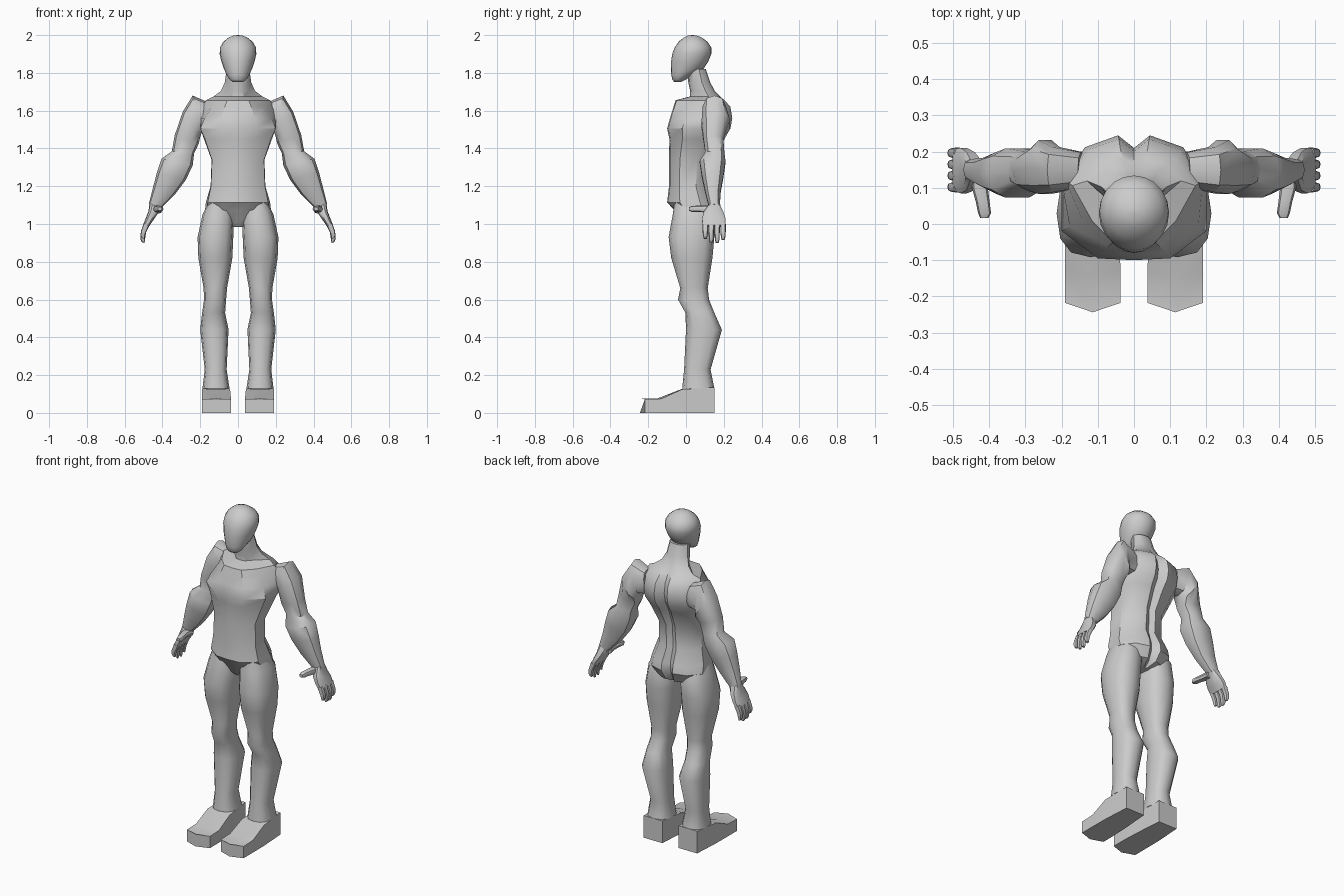
import bpy, bmesh, math
from mathutils import Vector

skin = bpy.data.materials.new("light_grey")
skin.diffuse_color = (0.6, 0.6, 0.6, 1)


def loft(name, rings, mirror=True, angle=40):
    """Skin a list of equal-length point rings, cap both ends, optionally mirror in x."""
    bm = bmesh.new()
    loops = [[bm.verts.new(p) for p in r] for r in rings]
    n = len(loops[0])
    for a, b in zip(loops, loops[1:]):
        for i in range(n):
            j = (i + 1) % n
            bm.faces.new((a[i], a[j], b[j], b[i]))
    bm.faces.new(loops[0])
    bm.faces.new(loops[-1])
    bmesh.ops.remove_doubles(bm, verts=bm.verts, dist=0.0005)
    bmesh.ops.recalc_face_normals(bm, faces=bm.faces)
    me = bpy.data.meshes.new(name)
    bm.to_mesh(me)
    bm.free()
    me.materials.append(skin)
    ob = bpy.data.objects.new(name, me)
    bpy.context.collection.objects.link(ob)
    if mirror:
        ob.modifiers.new("mirror", 'MIRROR').use_mirror_merge = False
    bpy.ops.object.select_all(action='DESELECT')
    ob.select_set(True)
    bpy.context.view_layer.objects.active = ob
    bpy.ops.object.shade_smooth_by_angle(angle=math.radians(angle))
    return ob


def rounded(n, power):
    """Unit superellipse as (u, v) pairs."""
    out = []
    for i in range(n):
        t = 2 * math.pi * i / n
        c, s = math.cos(t), math.sin(t)
        out.append((math.copysign(abs(c) ** power, c), math.copysign(abs(s) ** power, s)))
    return out


def level(z, x0, x1, y0, y1, n=12, power=0.8):
    """Horizontal rounded ring filling the given x and y ranges."""
    return [((x0 + x1) / 2 + u * (x1 - x0) / 2, (y0 + y1) / 2 + v * (y1 - y0) / 2, z)
            for u, v in rounded(n, power)]


def tilted(xi, zi, xo, zo, y0, y1, n=10, power=0.8):
    """Rounded ring spanning an inner and an outer point of a limb, and a y range."""
    return [((xi + xo) / 2 + u * (xo - xi) / 2, (y0 + y1) / 2 + v * (y1 - y0) / 2,
             (zi + zo) / 2 + u * (zo - zi) / 2) for u, v in rounded(n, power)]


# Head: egg shape with a narrow chin
head = [(1.752, .028, -.062, -.025), (1.765, .045, -.073, .0), (1.79, .06, -.078, .04),
        (1.82, .074, -.08, .092), (1.86, .088, -.079, .118), (1.90, .097, -.073, .134),
        (1.935, .095, -.06, .134), (1.965, .078, -.04, .114), (1.988, .049, -.01, .082),
        (1.997, .025, .01, .058), (2.0, .004, .032, .038)]
loft("head", [level(z, -w, w, f, b, 20, 1) for z, w, f, b in head], False, 60)


# Torso and neck: z, front half width, back half width, front y, back y, spine groove
def torso_ring(z, wf, wb, f, b, g):
    d = b - f
    half = [(0, f), (.5 * wf, f + .005), (wf, f + .24 * d), (wb, f + .62 * d),
            (.68 * wb, f + .9 * d), (.22 * wb, b), (0, b - g)]
    left = [(-x, y) for x, y in half[-2:0:-1]]
    return [(x, y, z) for x, y in half + left]


torso = [(.985, .04, .05, -.01, .10, .01), (1.01, .09, .13, -.03, .155, .03),
         (1.07, .165, .175, -.06, .185, .035), (1.115, .16, .17, -.10, .18, .03),
         (1.20, .143, .145, -.09, .14, .015), (1.34, .138, .14, -.09, .15, .02),
         (1.45, .175, .18, -.088, .20, .03), (1.505, .20, .20, -.10, .235, .035),
         (1.56, .178, .20, -.085, .245, .035), (1.62, .14, .19, -.066, .235, .035),
         (1.655, .115, .17, -.055, .205, .025), (1.675, .06, .13, .02, .18, .01),
         (1.705, .058, .09, .022, .152, .005), (1.75, .056, .07, .012, .128, .002),
         (1.82, .05, .06, .01, .105, 0)]
loft("torso", [torso_ring(*r) for r in torso], False, 35)

# Arms: shoulder cap, upper arm, elbow, forearm, wrist
arm = [(.13, 1.50, .155, 1.643, .10, .20), (.19, 1.49, .24, 1.68, .085, .215),
       (.20, 1.46, .292, 1.595, .08, .235), (.208, 1.425, .335, 1.47, .09, .20),
       (.232, 1.375, .35, 1.385, .10, .205), (.24, 1.31, .405, 1.345, .07, .212),
       (.277, 1.232, .43, 1.27, .082, .20), (.335, 1.155, .452, 1.185, .10, .185),
       (.41, 1.08, .472, 1.105, .12, .18)]
loft("arm", [tilted(*r) for r in arm])

# Hands: palm, four bent fingers, forward thumb
palm = [(.41, 1.085, .468, 1.11, .12, .18), (.428, 1.05, .474, 1.068, .092, .20),
        (.452, 1.015, .489, 1.03, .083, .212), (.472, .985, .503, .995, .088, .21)]
loft("palm", [tilted(*r, power=.6) for r in palm])
for i, tip in enumerate((.925, .905, .903, .918)):
    y = .102 + .0315 * i
    loft("finger_%d" % (i + 1), [
        tilted(.468, .995, .499, 1.005, y - .015, y + .015, 8),
        tilted(.487, .955, .514, .962, y - .014, y + .014, 8),
        tilted(.493, tip + .01, .516, tip + .015, y - .012, y + .012, 8),
        tilted(.495, tip - .004, .508, tip, y - .008, y + .008, 8)])
thumb = [(.145, .425, 1.075, .024), (.10, .426, 1.08, .022), (.06, .418, 1.081, .019),
         (.03, .413, 1.08, .018), (.016, .414, 1.08, .011)]
loft("thumb", [[(x + u * r, y, z + v * r * .85) for u, v in rounded(8, .8)]
               for y, x, z, r in thumb])

# Legs: hip, thigh, knee, calf, ankle
leg = [(1.12, .05, .155, -.06, .11), (1.05, .02, .188, -.07, .15),
       (.93, .025, .214, -.092, .15), (.82, .03, .21, -.078, .14),
       (.66, .058, .182, -.03, .115), (.60, .063, .18, -.042, .122),
       (.53, .068, .19, -.003, .15), (.44, .05, .20, 0, .19),
       (.23, .06, .176, -.01, .13), (.13, .045, .188, -.02, .15)]
loft("leg", [level(*r) for r in leg])


# Feet: tall heel, sloped instep, pointed toe box
def foot_ring(y, x0, x1, h, tip):
    xm = (x0 + x1) / 2
    return [(x0, y, 0), (xm, y - tip, 0), (x1, y, 0),
            (x1, y, h), (xm, y - tip, h + tip * .1), (x0, y, h)]


foot = [(.15, .055, .18, .135, 0), (-.02, .042, .19, .125, .005),
        (-.13, .037, .191, .075, .02), (-.218, .037, .191, .072, .026)]
loft("foot", [foot_ring(*r) for r in foot])
